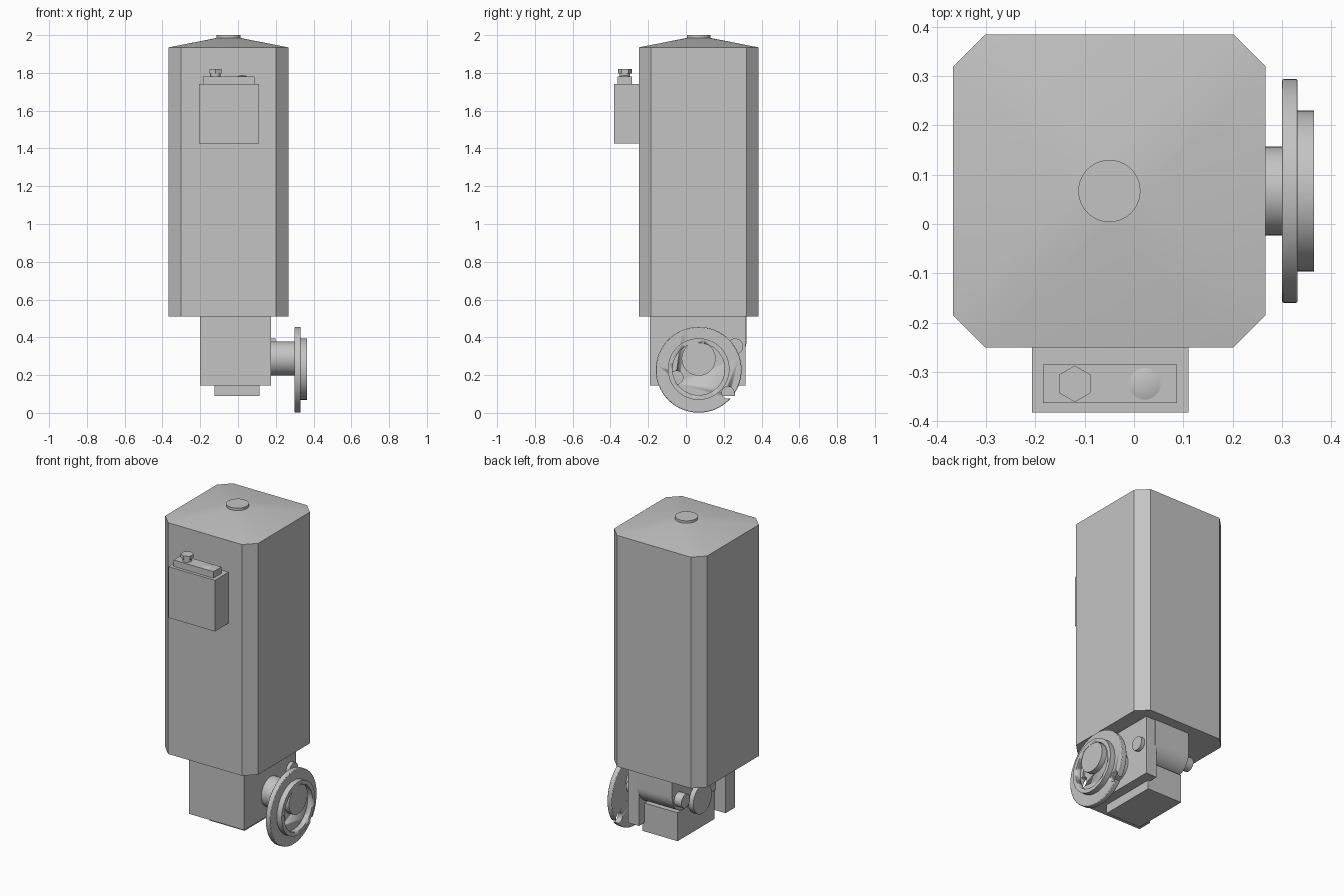
import bpy, bmesh, math
from mathutils import Matrix, Vector

cube = bpy.data.objects.get("Cube")
if cube:
    bpy.data.objects.remove(cube, do_unlink=True)

grey = bpy.data.materials.new("plain_grey")
grey.use_nodes = True
colour = (0.55, 0.55, 0.55, 1)
grey.diffuse_color = colour
grey.node_tree.nodes["Principled BSDF"].inputs["Base Color"].default_value = colour


def finish(name, bm, smooth=False):
    bmesh.ops.recalc_face_normals(bm, faces=bm.faces)
    mesh = bpy.data.meshes.new(name)
    bm.to_mesh(mesh)
    bm.free()
    mesh.materials.append(grey)
    ob = bpy.data.objects.new(name, mesh)
    bpy.context.scene.collection.objects.link(ob)
    if smooth:
        bpy.ops.object.select_all(action='DESELECT')
        ob.select_set(True)
        bpy.context.view_layer.objects.active = ob
        bpy.ops.object.shade_smooth_by_angle(angle=math.radians(30))
    return ob


def box(name, xs, ys, zs):
    bm = bmesh.new()
    bmesh.ops.create_cube(bm, size=1)
    for v in bm.verts:
        v.co = Vector([(a + b) / 2 + c * (b - a) for c, (a, b) in zip(v.co, (xs, ys, zs))])
    return finish(name, bm)


def rod(name, axis, start, end, centre, r, r2=None, sides=48):
    """Round bar between start and end on the x or z axis."""
    bm = bmesh.new()
    bmesh.ops.create_cone(bm, cap_ends=True, segments=sides, radius1=r,
                          radius2=r if r2 is None else r2, depth=end - start)
    mid = (start + end) / 2
    if axis == 'x':
        m = Matrix.Translation((mid, *centre)) @ Matrix.Rotation(math.pi / 2, 4, 'Y')
    else:
        m = Matrix.Translation((*centre, mid))
    bmesh.ops.transform(bm, matrix=m, verts=bm.verts)
    return finish(name, bm, sides > 8)


def modify(ob, kind, **settings):
    mod = ob.modifiers.new(kind.title(), kind)
    for key, value in settings.items():
        setattr(mod, key, value)


def cut(ob, cutter):
    cutter.hide_render = True
    cutter.hide_set(True)
    cutter.display_type = 'WIRE'
    modify(ob, 'BOOLEAN', operation='DIFFERENCE', object=cutter, solver='EXACT')


# Main housing: a square column with chamfered corners
CX, CY = -0.05, 0.067
HALF, CH = 0.317, 0.065
octagon = []
for sx, sy in ((1, 1), (-1, 1), (-1, -1), (1, -1)):
    pair = [(sx * HALF, sy * (HALF - CH)), (sx * (HALF - CH), sy * HALF)]
    octagon += pair if sx == sy else pair[::-1]
octagon = [(CX + x, CY + y) for x, y in octagon]

bm = bmesh.new()
base = bm.faces.new([bm.verts.new((x, y, 0.51)) for x, y in octagon])
top = bmesh.ops.extrude_face_region(bm, geom=[base])["geom"]
for v in top:
    if isinstance(v, bmesh.types.BMVert):
        v.co.z = 1.935
if not base.is_valid or len(bm.faces) < 10:
    bm.faces.new([v for v in bm.verts if v.co.z < 1][:8])
finish("main_housing", bm)

# Sloping roof from the column outline to a small round cap
bm = bmesh.new()
for x, y in octagon:
    bm.verts.new((x, y, 1.935))
for i in range(48):
    a = math.tau * i / 48
    bm.verts.new((CX + 0.063 * math.cos(a), CY + 0.063 * math.sin(a), 1.985))
bmesh.ops.convex_hull(bm, input=bm.verts)
finish("roof", bm, True)
rod("roof_cap", 'z', 1.98, 2.0, (CX, CY), 0.063)

# Terminal box with lid, hex plug and pointed button
box("terminal_box", (-0.207, 0.11), (-0.382, -0.25), (1.425, 1.74))
box("terminal_lid", (-0.185, 0.087), (-0.363, -0.285), (1.74, 1.78))
rod("plug_neck", 'z', 1.78, 1.80, (-0.12, -0.324), 0.027)
rod("plug_head", 'z', 1.797, 1.82, (-0.12, -0.324), 0.037, sides=6)
rod("lid_button", 'z', 1.78, 1.79, (0.022, -0.324), 0.032, 0)

# Lower bracket, gear block and drive casing
box("front_bracket", (-0.2, 0.175), (-0.19, -0.1), (0.145, 0.51))
box("side_bracket", (0.1, 0.175), (-0.1, 0.315), (0.145, 0.51))
box("gear_block", (-0.125, 0.115), (-0.1, 0.26), (0.09, 0.265))

# Drive casing: side profile with a rounded lower rear edge
profile = [(-0.1, 0.51), (-0.1, 0.27)]
for i in range(13):
    a = -math.pi / 2 + math.pi / 2 * i / 12
    profile.append((0.21 + 0.11 * math.cos(a), 0.38 + 0.11 * math.sin(a)))
profile.append((0.32, 0.51))
bm = bmesh.new()
ends = [[bm.verts.new((x, y, z)) for y, z in profile] for x in (-0.13, 0.11)]
for ring in ends:
    bm.faces.new(ring)
for i in range(len(profile)):
    j = (i + 1) % len(profile)
    bm.faces.new((ends[0][i], ends[0][j], ends[1][j], ends[1][i]))
finish("drive_casing", bm, True)

# Cross shaft and output shaft
rod("cross_shaft", 'x', -0.18, 0.198, (0.26, 0.352), 0.042)
rod("output_shaft", 'x', -0.16, 0.364, (CY, 0.287), 0.09)

# Eccentric flange with raised rim, bolt hole and drain hole
flange = rod("flange", 'x', 0.30, 0.332, (CY, 0.228), 0.227, sides=64)
modify(flange, 'BEVEL', width=0.004, segments=2, limit_method='ANGLE')
for i, (y, z, r) in enumerate(((0.222, 0.107, 0.032), (-0.05, 0.187, 0.035))):
    cut(flange, rod(f"hole_cutter_{i + 1}", 'x', 0.28, 0.34, (y, z), r, sides=24))
rim = rod("flange_rim", 'x', 0.331, 0.365, (CY, 0.232), 0.163, sides=64)
cut(rim, rod("rim_cutter", 'x', 0.30, 0.40, (CY, 0.232), 0.138, sides=64))
